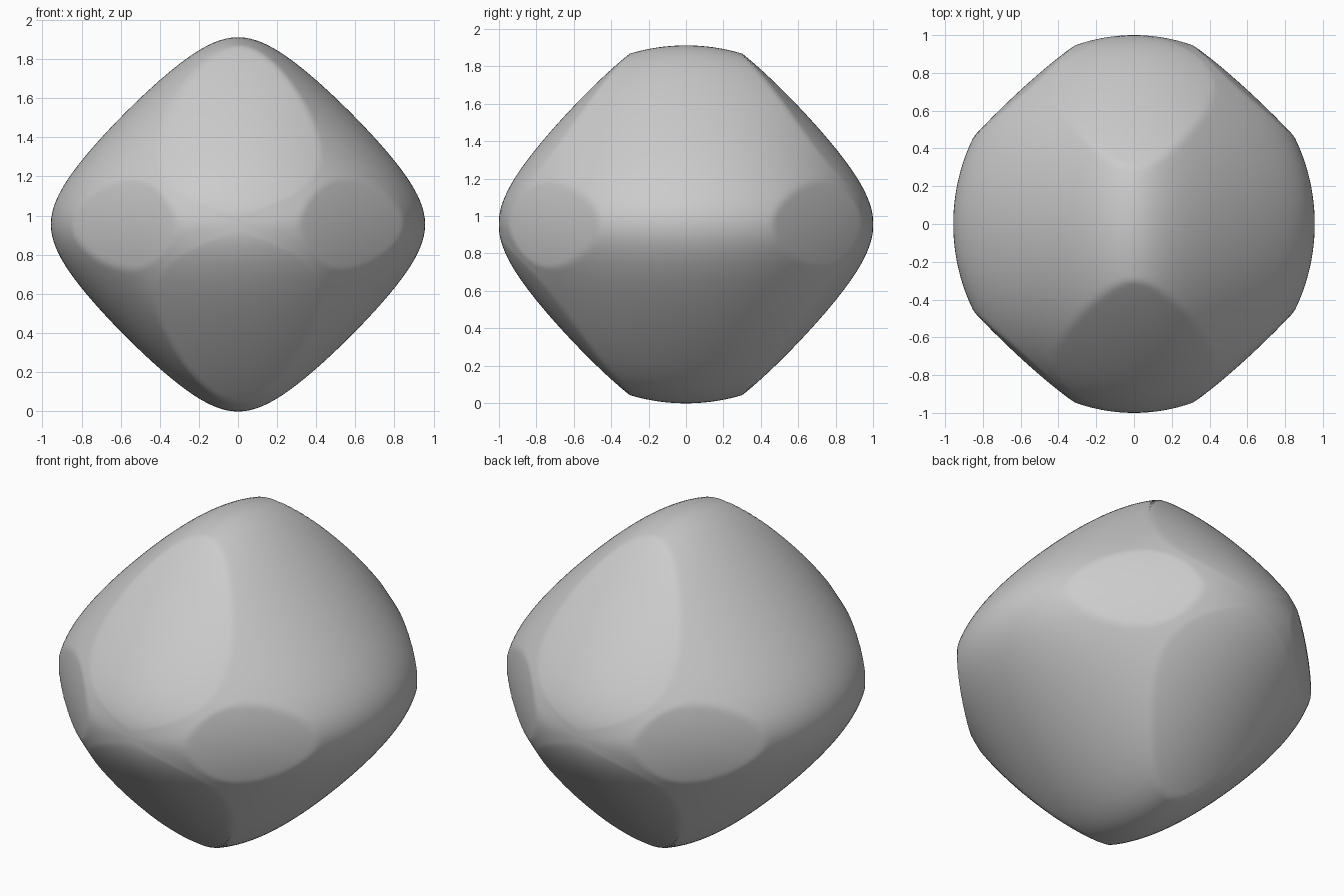
import bpy, bmesh
from math import sqrt

if "Cube" in bpy.data.objects:
    bpy.data.objects.remove(bpy.data.objects["Cube"])

E = 0.28     # corner softness of the rounded diamond
C = 1.277    # size of the rounded diamond (half width 0.955)
HALF_Z = 0.955


def barrel(u, v, t):
    """Rounded-diamond profile in (u, v), tapering like a sphere along t; > 0 is outside."""
    s2 = 1.0 - t * t
    if s2 <= 0:
        return 1.0
    k = E * E * s2
    return sqrt(u * u + k) + sqrt(v * v + k) - C * sqrt(s2)


def outside(p):
    x, y, z = p
    return (barrel(x, z, y) > 0
            or barrel(y / 1.047, z / 1.10, x) > 0
            or barrel(x / 1.17, y / 1.12, z) > 0)


# Sphere with poles facing front and back
bpy.ops.mesh.primitive_uv_sphere_add(segments=192, ring_count=128, radius=1,
                                     rotation=(1.5707963, 0, 0))
body = bpy.context.object
body.name = "faceted_pebble"
bpy.ops.object.transform_apply(location=False, rotation=True, scale=False)

# Shrink each point onto the common volume of three crossed barrels
for v in body.data.vertices:
    d = v.co.normalized()
    lo, hi = 0.5, 1.1
    for _ in range(18):
        mid = (lo + hi) / 2
        if outside(d * mid):
            hi = mid
        else:
            lo = mid
    v.co = d * lo
    v.co.z += HALF_Z

body.data.update()
bpy.ops.object.shade_smooth_by_angle(angle=0.5)
